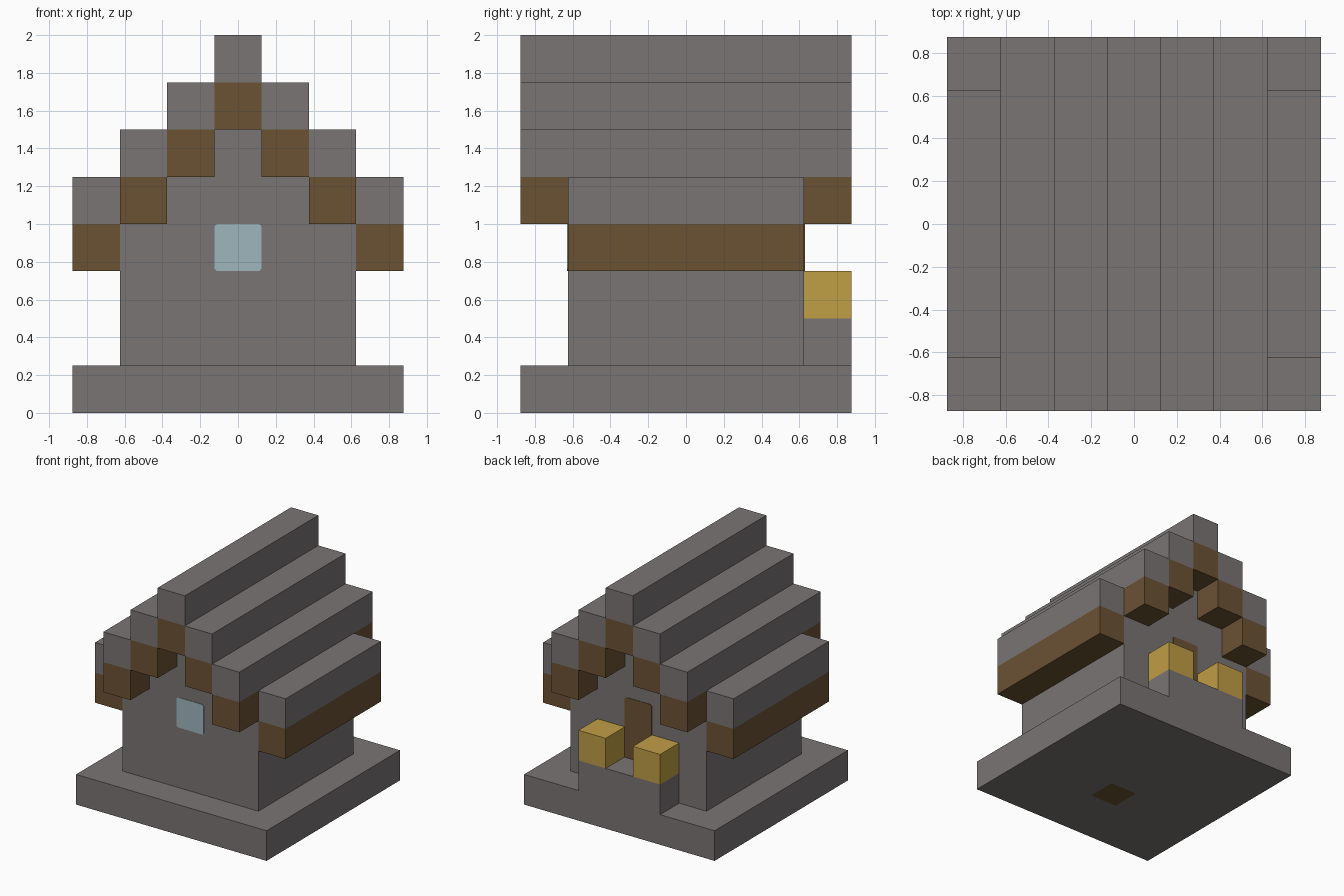
import bpy
import bmesh
from mathutils import Vector

cube = bpy.data.objects.get("Cube")
if cube:
    bpy.data.objects.remove(cube, do_unlink=True)

U = 0.25       # one building block
H = U / 2


def material(name, rgb):
    mat = bpy.data.materials.new(name)
    mat.use_nodes = True
    color = (*rgb, 1.0)
    mat.diffuse_color = color
    mat.node_tree.nodes["Principled BSDF"].inputs["Base Color"].default_value = color
    return mat


stone = material("grey stone", (0.19, 0.177, 0.172))
wood = material("brown wood", (0.147, 0.084, 0.034))
straw = material("golden straw", (0.53, 0.342, 0.061))
glass = material("pale blue glass", (0.337, 0.468, 0.509))


def finish(name, bm, *mats):
    bmesh.ops.recalc_face_normals(bm, faces=bm.faces)
    mesh = bpy.data.meshes.new(name)
    bm.to_mesh(mesh)
    bm.free()
    for mat in mats:
        mesh.materials.append(mat)
    obj = bpy.data.objects.new(name, mesh)
    bpy.context.scene.collection.objects.link(obj)
    return obj


def box_mesh(x, y, z):
    """Box from three (low, high) ranges."""
    bm = bmesh.new()
    bmesh.ops.create_cube(bm, size=1)
    for v in bm.verts:
        v.co = Vector([r[0] if c < 0 else r[1] for c, r in zip(v.co, (x, y, z))])
    return bm


def box(name, mat, x, y, z):
    return finish(name, box_mesh(x, y, z), mat)


def plate(name, mat, x, y, z, only_top=False):
    """Thin panel on a wall, with its corners rounded."""
    bm = box_mesh(x, y, z)
    middle = sum(z) / 2
    corners = [e for e in bm.edges
               if abs(e.verts[0].co.y - e.verts[1].co.y) > 0.001
               and (not only_top or e.verts[0].co.z > middle)]
    bmesh.ops.bevel(bm, geom=corners, offset=0.02, segments=3,
                    profile=0.5, affect='EDGES')
    return finish(name, bm, mat)


WALL = 2.5 * U     # half width of the walls
EDGE = 3.5 * U     # half width of base and roof

# Base slab, with a wooden square cut into its underside
bm = box_mesh((-EDGE, EDGE), (-EDGE, EDGE), (0, U))
for axis, places in ((Vector((1, 0, 0)), (-H, H)), (Vector((0, 1, 0)), (-3 * H, -H))):
    for p in places:
        bottom = [f for f in bm.faces if f.calc_center_median().z < 0.001]
        edges = {e for f in bottom for e in f.edges}
        verts = {v for f in bottom for v in f.verts}
        bmesh.ops.bisect_plane(bm, geom=bottom + list(edges) + list(verts),
                               plane_co=axis * p, plane_no=axis)
for f in bm.faces:
    c = f.calc_center_median()
    f.material_index = int(c.z < 0.001 and abs(c.x) < H and abs(c.y + U) < H)
finish("base_slab", bm, stone, wood)

# Walls with stepped gables, extruded from front to back
half = [(WALL, U), (WALL, 5 * U), (3 * H, 5 * U), (3 * H, 6 * U), (H, 6 * U), (H, 7 * U)]
profile = half + [(-x, z) for x, z in reversed(half)]
bm = bmesh.new()
face = bm.faces.new([bm.verts.new((x, -WALL, z)) for x, z in profile])
sweep = bmesh.ops.extrude_face_region(bm, geom=[face])
bmesh.ops.translate(bm, vec=(0, 2 * WALL, 0),
                    verts=[v for v in sweep["geom"] if isinstance(v, bmesh.types.BMVert)])
finish("walls", bm, stone)

# Stepped roof: stone beams from ridge to eaves, wooden blocks beneath
for step in range(4):
    low = (7 - step) * U
    depth = WALL if step == 3 else EDGE
    for side, sign in (("left", 1), ("right", -1)):
        if step == 0 and sign < 0:
            continue
        label = "ridge" if step == 0 else f"{side}_{step}"
        middle = sign * step * U
        x = (middle - H, middle + H)
        box(f"roof_beam_{label}", stone, x, (-depth, depth), (low, low + U))
        if step == 3:
            box(f"eave_timber_{side}", wood, x, (-depth, depth), (low - U, low))
        else:
            for end, y in (("front", (-EDGE, -WALL)), ("back", (WALL, EDGE))):
                box(f"rake_timber_{label}_{end}", wood, x, y, (low - U, low))

# Window, door, and the back step with two straw bales
plate("front_window", glass, (-H, H), (-WALL - 0.004, -WALL + 0.004), (3 * U, 4 * U))
plate("back_door", wood, (-H, H), (WALL - 0.004, WALL + 0.004), (2 * U, 4 * U), True)
box("back_step", stone, (-3 * H, 3 * H), (WALL, EDGE), (U, 2 * U))
for side, sign in (("left", 1), ("right", -1)):
    box(f"straw_bale_{side}", straw, (sign * U - H, sign * U + H),
        (WALL, EDGE), (2 * U, 3 * U))
